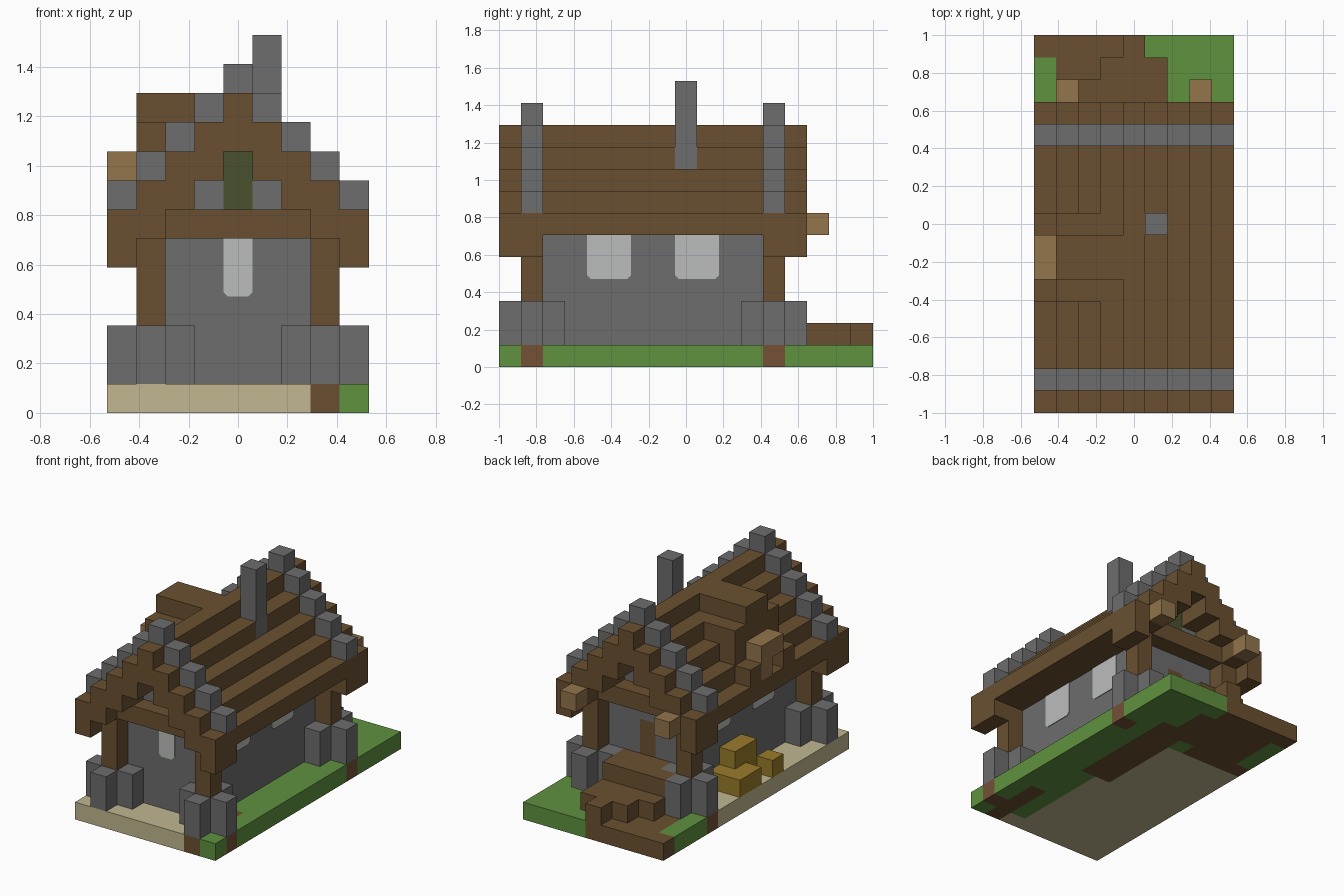
import bpy, bmesh
from mathutils import Vector

if "Cube" in bpy.data.objects:
    bpy.data.objects.remove(bpy.data.objects["Cube"], do_unlink=True)

S = 2 / 17                      # edge of one building block
NX, NY = 9, 17
ORIGIN = Vector((-NX / 2, -NY / 2, 0))


def material(name, rgb):
    lin = [((c / 255 + 0.055) / 1.055) ** 2.4 for c in rgb] + [1]
    m = bpy.data.materials.new(name)
    m.use_nodes = True
    m.diffuse_color = lin
    m.node_tree.nodes["Principled BSDF"].inputs["Base Color"].default_value = lin
    return m


wood = material("brown wood", (106, 80, 49))
stone = material("grey stone", (109, 109, 109))
grass = material("green grass", (95, 146, 63))
sand = material("pale sand", (193, 183, 144))
dirt = material("red brown dirt", (116, 81, 54))
tan = material("tan wood", (147, 117, 76))
pane = material("light pane", (187, 190, 188))
moss = material("dark green pane", (74, 81, 45))
straw = material("golden straw", (153, 124, 42))

cells, parts = {}, {}


def fill(part, mat, xs, ys, zs):
    """Claim a box of blocks for a part; ranges are inclusive."""
    parts[part] = mat
    span = [range(r, r + 1) if isinstance(r, int) else range(r[0], r[1] + 1) for r in (xs, ys, zs)]
    for x in span[0]:
        for y in span[1]:
            for z in span[2]:
                cells[x, y, z] = part


def add_object(name, bm, mat):
    me = bpy.data.meshes.new(name)
    bm.to_mesh(me)
    bm.free()
    me.materials.append(mat)
    ob = bpy.data.objects.new(name, me)
    bpy.context.collection.objects.link(ob)


def build(part):
    """Mesh the exposed sides of one part."""
    bm = bmesh.new()
    for cell, owner in cells.items():
        if owner != part:
            continue
        for axis in range(3):
            for sign in (-1, 1):
                n = Vector((0, 0, 0))
                n[axis] = sign
                if tuple(int(a + b) for a, b in zip(cell, n)) in cells:
                    continue
                u = Vector((0, 0, 0))
                u[(axis + 1) % 3] = 0.5
                v = n.cross(u)
                c = Vector(cell) + Vector((0.5, 0.5, 0.5)) + ORIGIN + n / 2
                bm.faces.new([bm.verts.new((c + p) * S) for p in (-u - v, u - v, u + v, v - u)])
    bmesh.ops.remove_doubles(bm, verts=bm.verts, dist=S / 100)
    bmesh.ops.dissolve_limit(bm, angle_limit=0.01, verts=bm.verts, edges=bm.edges)
    add_object(part, bm, parts[part])


# ground slab
fill("grass_ground", grass, (0, 8), (0, 16), 0)
fill("sand_ground", sand, (0, 6), 0, 0)
fill("sand_ground", sand, (0, 5), (1, 11), 0)
fill("earth_path", wood, 7, (0, 3), 0)
fill("earth_path", wood, (5, 6), (7, 13), 0)
fill("earth_path", wood, (0, 3), 12, 0)
fill("earth_path", wood, (1, 5), (13, 15), 0)
fill("earth_path", wood, (0, 4), 16, 0)
for x, y in ((8, 1), (8, 12), (0, 12)):
    fill("dirt_patches", dirt, x, y, 0)

# solid house body and gable
fill("house_walls", stone, (2, 6), (2, 11), (1, 6))
fill("house_walls", stone, (3, 5), (2, 11), 7)
fill("gable_windows", moss, 4, (2, 11), (7, 8))

# stepped roof, mirrored around the ridge
for k in range(5):
    for x in {4 - k, 4 + k}:
        fill("roof", wood, x, (0, 13), (9 - k, 10 - k))
for x in (0, 8):
    for z_rows in ((2, 11),):
        for y in range(z_rows[0], z_rows[1] + 1):
            cells.pop((x, y, 5), None)

# stone coping on both gables
for y in (1, 12):
    for k in range(5):
        for x in {4 - k, 4 + k}:
            fill("roof_coping", stone, x, y, 11 - k)

# corner posts, tie beams and stone footings
for y in (1, 12):
    fill("tie_beams", wood, (2, 6), y, 6)
    for x in (1, 7):
        fill("corner_posts", wood, x, y, (1, 5))
        for dx, dy in ((1, 0), (-1, 0), (0, 1), (0, -1)):
            fill("post_footings", stone, x + dx, y + dy, (1, 2))

# dormer on the right slope
fill("dormer", wood, (1, 2), (5, 8), (8, 9))
fill("dormer", wood, (1, 3), (6, 7), 10)
for y in (5, 8):
    fill("dormer", wood, 0, y, 7)
fill("dormer_shutter", tan, 0, (6, 7), 8)
fill("dormer_shutter", tan, 0, 7, 7)

# chimney
fill("chimney", stone, 5, 8, (9, 12))

# back porch steps, door and lanterns
fill("porch_steps", wood, 4, 16, 1)
fill("porch_steps", wood, (3, 5), 15, 1)
fill("porch_steps", wood, (2, 5), (13, 14), 1)
fill("porch_steps", wood, (2, 5), 13, 2)
fill("porch_steps", wood, (3, 5), 12, (1, 2))
fill("back_door", wood, 4, 11, (3, 4))
for x in (1, 7):
    fill("porch_lanterns", tan, x, 14, 6)

# straw bales beside the right wall
fill("straw_bales", straw, (0, 1), (8, 9), 1)
fill("straw_bales", straw, 1, (7, 8), (1, 2))
fill("straw_bales", straw, 0, 6, 1)

for part in parts:
    build(part)


def window(name, center, along, out, width):
    """Thin pane with clipped lower corners, two blocks tall."""
    bm = bmesh.new()
    w, c = width / 2, 0.16
    profile = ((-w, 2), (-w, c), (c - w, 0), (w - c, 0), (w, c), (w, 2))
    base = Vector(center) + ORIGIN
    face = bm.faces.new([bm.verts.new((base + along * a + Vector((0, 0, h))) * S) for a, h in profile])
    ext = bmesh.ops.extrude_face_region(bm, geom=[face])
    moved = [v for v in ext["geom"] if isinstance(v, bmesh.types.BMVert)]
    bmesh.ops.translate(bm, verts=moved, vec=out * 0.005)
    bmesh.ops.recalc_face_normals(bm, faces=bm.faces)
    add_object(name, bm, pane)


X, Y = Vector((1, 0, 0)), Vector((0, 1, 0))
window("front_window", (4.5, 2, 4), X, -Y, 1.0)
for side, x, out in (("left", 7, X), ("right", 2, -X)):
    for label, y in (("front", 5), ("back", 9)):
        window(f"{side}_{label}_window", (x, y, 4), Y, out, 2.0)
